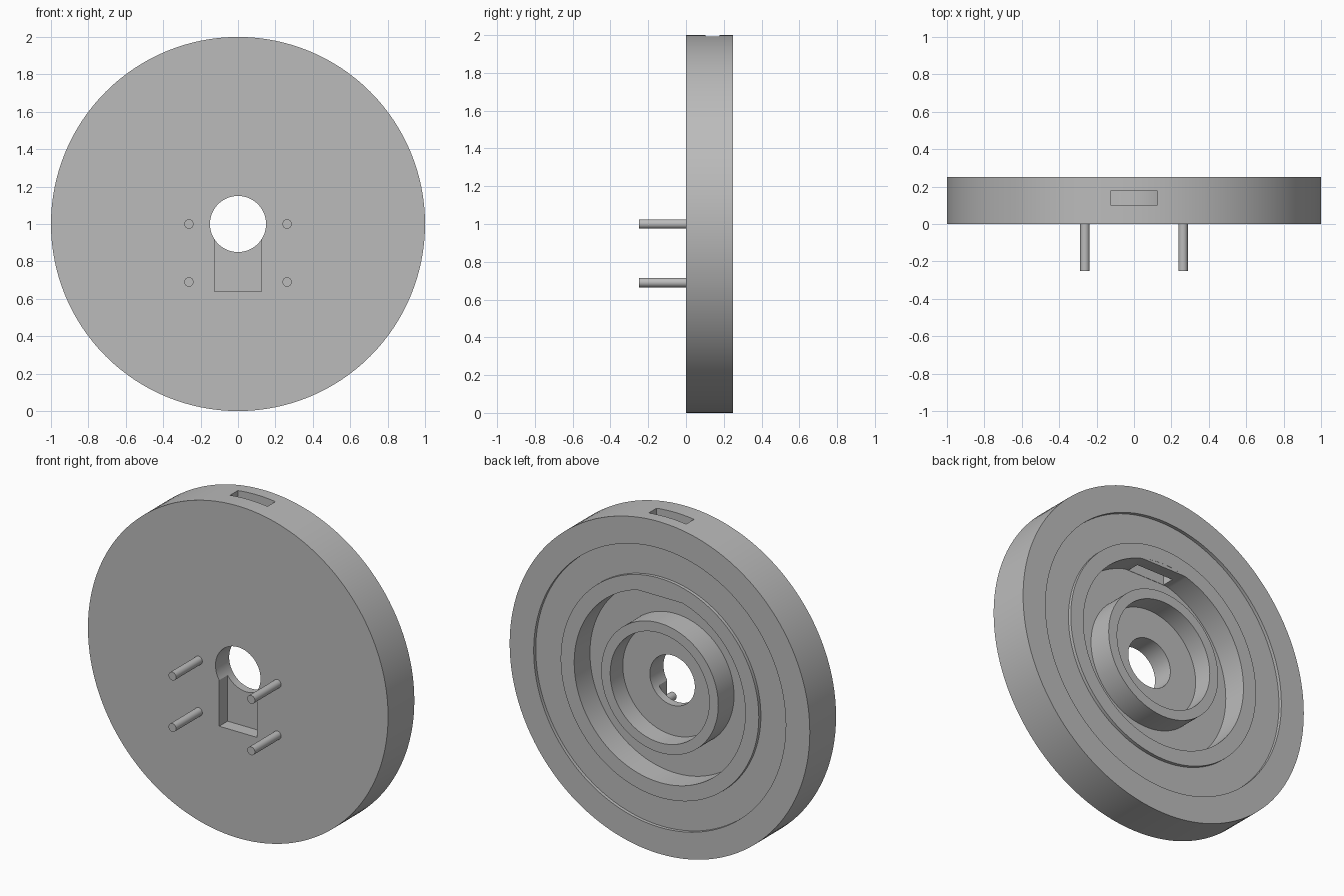
import bpy, bmesh, math
from mathutils import Matrix, Vector

cube = bpy.data.objects.get("Cube")
if cube:
    bpy.data.objects.remove(cube, do_unlink=True)

grey = bpy.data.materials.new("plain grey")
grey.use_nodes = True
grey.diffuse_color = (0.5, 0.5, 0.5, 1)
grey.node_tree.nodes["Principled BSDF"].inputs["Base Color"].default_value = (0.5, 0.5, 0.5, 1)

HUB = Vector((0, 0, 1))     # disc axis runs along y through this point


def add_object(name, bm):
    bmesh.ops.recalc_face_normals(bm, faces=bm.faces)
    mesh = bpy.data.meshes.new(name)
    bm.to_mesh(mesh)
    bm.free()
    mesh.materials.append(grey)
    obj = bpy.data.objects.new(name, mesh)
    bpy.context.collection.objects.link(obj)
    return obj


def box(name, low, high):
    low, high = Vector(low), Vector(high)
    bm = bmesh.new()
    bmesh.ops.create_cube(bm, size=1, matrix=Matrix.Translation((low + high) / 2)
                          @ Matrix.Diagonal((high - low).to_4d()))
    return add_object(name, bm)


def lathe(name, profile, steps):
    """Spin a closed (radius, y) outline around the disc axis."""
    bm = bmesh.new()
    verts = [bm.verts.new((r, y, HUB.z)) for r, y in profile]
    edges = [bm.edges.new((a, b)) for a, b in zip(verts, verts[1:] + verts[:1])]
    bmesh.ops.spin(bm, geom=verts + edges, cent=HUB, axis=(0, 1, 0),
                   angle=math.tau, steps=steps, use_merge=True)
    bmesh.ops.remove_doubles(bm, verts=bm.verts, dist=0.0001)
    return add_object(name, bm)


def combine(target, tool, operation):
    mod = target.modifiers.new(tool.name, "BOOLEAN")
    mod.operation, mod.object, mod.solver = operation, tool, "EXACT"
    bpy.context.view_layer.objects.active = target
    bpy.ops.object.modifier_apply(modifier=mod.name)
    bpy.data.objects.remove(tool, do_unlink=True)


def shade(obj):
    bpy.ops.object.select_all(action="DESELECT")
    obj.select_set(True)
    bpy.context.view_layer.objects.active = obj
    bpy.ops.object.shade_smooth_by_angle(angle=math.radians(30))


# Disc with a shallow groove, a deep channel, a raised hub ring and a bore
BACK, GROOVE, CHANNEL, HUB_FLOOR = 0.25, 0.23, 0.10, 0.13
disc = lathe("disc_body", [
    (0.15, 0), (1, 0), (1, BACK), (0.84, BACK), (0.84, GROOVE),
    (0.66, GROOVE), (0.66, BACK), (0.57, BACK), (0.57, CHANNEL),
    (0.39, CHANNEL), (0.39, BACK), (0.33, BACK), (0.33, HUB_FLOOR),
    (0.15, HUB_FLOOR)], 128)

# Flat land at the top of the channel, then the rim slot running into it
combine(disc, box("channel_flat", (-0.16, 0.08, 1.55), (0.16, 0.2495, 1.62)), "UNION")
combine(disc, box("rim_slot", (-0.125, 0.102, 1.5), (0.125, 0.177, 2.1)), "DIFFERENCE")

# Square pocket in the front below the bore
combine(disc, box("front_pocket", (-0.125, -0.1, 0.64), (0.125, 0.08, 1)), "DIFFERENCE")
shade(disc)

# Four mounting pins on the front
for side, x in (("left", 0.2625), ("right", -0.2625)):
    for level, z in (("upper", 1.0), ("lower", 0.69)):
        bm = bmesh.new()
        bmesh.ops.create_cone(bm, cap_ends=True, segments=32, radius1=0.025,
                              radius2=0.025, depth=0.26,
                              matrix=Matrix.Translation((x, -0.12, z))
                              @ Matrix.Rotation(math.pi / 2, 4, "X"))
        shade(add_object(f"{level}_{side}_pin", bm))
